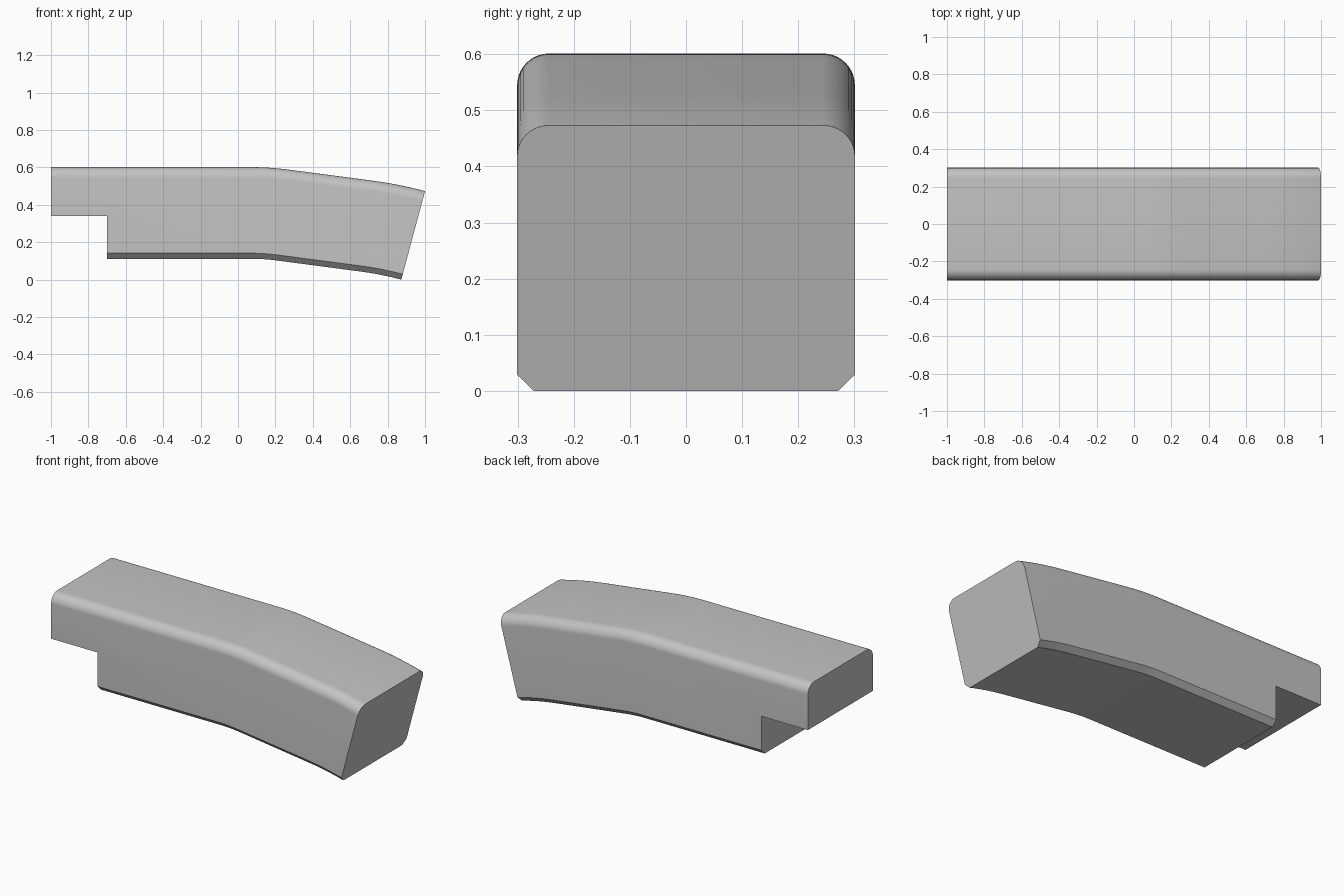
import bpy, bmesh
from math import sin, cos, pi, radians

old = bpy.data.objects.get("Cube")
if old:
    bpy.data.objects.remove(old, do_unlink=True)

HALF_W, HEIGHT, TOP = 0.301, 0.49, 0.597
ROUND, CHAMFER = 0.057, 0.03

grey = bpy.data.materials.new("matte grey")
grey.use_nodes = True
colour = (0.55, 0.55, 0.55, 1)
grey.diffuse_color = colour
grey.node_tree.nodes["Principled BSDF"].inputs["Base Color"].default_value = colour


def cross_section():
    """(y, depth below the top): rounded upper and chamfered lower corners."""
    half = [(HALF_W - CHAMFER, HEIGHT), (HALF_W, HEIGHT - CHAMFER)]
    for i in range(11):
        a = pi / 2 * i / 10
        half.append((HALF_W - ROUND + ROUND * cos(a), ROUND - ROUND * sin(a)))
    return half + [(-y, d) for y, d in reversed(half)]


def spine():
    """(x, z, tilt) along the top: straight, bend, straight, bend."""
    points = [(-1, TOP, 0), (0.07, TOP, 0)]
    runs = [(0.2, 0, 7.5, 8), (0.45, 7.5, 7.5, 1), (0.28, 7.5, 15, 8)]
    for length, start, end, steps in runs:
        for i in range(steps):
            x, z, _ = points[-1]
            mid = radians(start + (end - start) * (i + 0.5) / steps)
            tilt = radians(start + (end - start) * (i + 1) / steps)
            dx = length / steps
            points.append((x + dx, z - dx * sin(mid) / cos(mid), tilt))
    return points


# Curved body swept along the spine
bm = bmesh.new()
rings = []
for x, z, t in spine():
    rings.append([bm.verts.new((x - d * sin(t), y, z - d * cos(t)))
                  for y, d in cross_section()])
for a, b in zip(rings, rings[1:]):
    for i in range(len(a)):
        j = (i + 1) % len(a)
        bm.faces.new((a[i], a[j], b[j], b[i]))
bm.faces.new(rings[0])
bm.faces.new(rings[-1])
bmesh.ops.recalc_face_normals(bm, faces=bm.faces)
lowest = min(v.co.z for v in bm.verts)
bmesh.ops.translate(bm, verts=bm.verts, vec=(0, 0, -lowest))
mesh = bpy.data.meshes.new("curved_body")
bm.to_mesh(mesh)
bm.free()
body = bpy.data.objects.new("curved_body", mesh)
bpy.context.collection.objects.link(body)
mesh.materials.append(grey)

# Step notch under the straight end
bpy.ops.mesh.primitive_cube_add(size=1, location=(-1.1, 0, 0.04))
cutter = bpy.context.object
cutter.name = "notch_cutter"
cutter.scale = (0.8, 1, 0.6)
cutter.hide_render = True
cutter.data.materials.append(grey)
notch = body.modifiers.new("notch", "BOOLEAN")
notch.operation = "DIFFERENCE"
notch.solver = "EXACT"
notch.object = cutter

bpy.ops.object.select_all(action="DESELECT")
body.select_set(True)
bpy.context.view_layer.objects.active = body
bpy.ops.object.modifier_apply(modifier=notch.name)
bpy.data.objects.remove(cutter, do_unlink=True)
bpy.ops.object.shade_smooth_by_angle(angle=radians(30))
